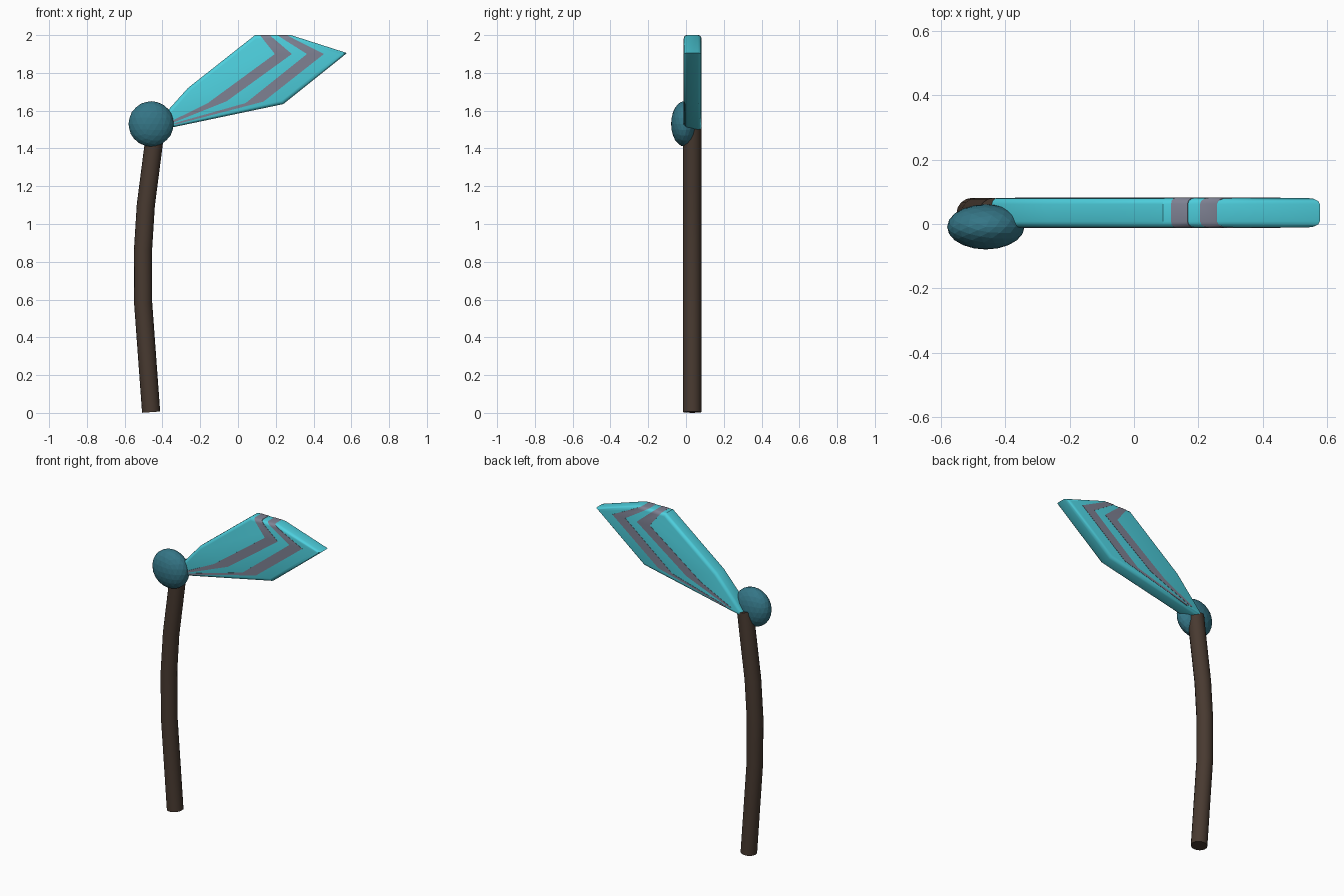
import bpy, bmesh

if "Cube" in bpy.data.objects:
    bpy.data.objects.remove(bpy.data.objects["Cube"])

def material(name, rgb):
    m = bpy.data.materials.new(name)
    m.diffuse_color = (*rgb, 1)
    m.use_nodes = True
    m.node_tree.nodes["Principled BSDF"].inputs["Base Color"].default_value = m.diffuse_color
    return m

CYAN = material("cyan", (0.075, 0.62, 0.72))
TEAL = material("teal", (0.035, 0.18, 0.24))
GREY = material("stripe_grey", (0.21, 0.22, 0.29))
BROWN = material("wood_brown", (0.065, 0.042, 0.03))

def finish(obj, mat, angle=None):
    obj.data.materials.clear()
    obj.data.materials.append(mat)
    if angle:
        bpy.ops.object.select_all(action='DESELECT')
        obj.select_set(True)
        bpy.context.view_layer.objects.active = obj
        bpy.ops.object.shade_smooth_by_angle(angle=angle)
    return obj

def slab(name, outline, y0, y1, mat, round_edge):
    """Extrude an x-z outline along y and round the chosen face edges."""
    bm = bmesh.new()
    front = bm.faces.new([bm.verts.new((x, y0, z)) for x, z in outline])
    ext = bmesh.ops.extrude_face_region(bm, geom=[front], use_keep_orig=True)
    for v in ext["geom"]:
        if isinstance(v, bmesh.types.BMVert):
            v.co.y = y1
    bmesh.ops.recalc_face_normals(bm, faces=bm.faces[:])
    rims = [e for e in bm.edges
            if abs(e.verts[0].co.y - e.verts[1].co.y) < 1e-4 and round_edge(e)]
    bmesh.ops.bevel(bm, geom=rims, offset=0.02, segments=3, profile=0.5,
                    affect='EDGES', clamp_overlap=True)
    mesh = bpy.data.meshes.new(name)
    bm.to_mesh(mesh)
    bm.free()
    obj = bpy.data.objects.new(name, mesh)
    bpy.context.collection.objects.link(obj)
    return finish(obj, mat, 0.6)

# Bent round handle
path = [(-0.46, 0.004), (-0.502, 0.58), (-0.503, 0.86), (-0.488, 1.10), (-0.448, 1.41), (-0.435, 1.52)]
cu = bpy.data.curves.new("handle_path", 'CURVE')
cu.dimensions = '3D'
cu.bevel_depth = 0.048
cu.bevel_resolution = 6
cu.use_fill_caps = True
sp = cu.splines.new('POLY')
sp.points.add(len(path) - 1)
for p, (x, z) in zip(sp.points, path):
    p.co = (x, 0.033, z, 1)
tmp = bpy.data.objects.new("handle_path", cu)
handle = bpy.data.objects.new("handle", bpy.data.meshes.new_from_object(tmp))
bpy.context.collection.objects.link(handle)
bpy.data.objects.remove(tmp)
finish(handle, BROWN, 0.6)

# Flattened faceted ball at the joint
bpy.ops.mesh.primitive_ico_sphere_add(subdivisions=3, radius=1, location=(-0.46, -0.009, 1.53))
ball = bpy.context.object
ball.name = "joint_ball"
ball.scale = (0.12, 0.07, 0.12)
finish(ball, TEAL)

# Fan-shaped blade
blade = [(-0.45, 1.49), (0.24, 1.635), (0.577, 1.905), (0.28, 2.0),
         (0.09, 2.0), (-0.265, 1.72), (-0.44, 1.525)]
slab("blade", blade, -0.011, 0.081, CYAN, lambda e: True)

# Two chevron stripes, barely proud of the blade, wrapping over its top
stripes = [
    [(-0.36, 1.53), (-0.06, 1.65), (0.285, 1.90), (0.166, 2.0),
     (0.115, 2.0), (0.195, 1.90), (-0.16, 1.64), (-0.37, 1.536)],
    [(-0.33, 1.527), (0.135, 1.648), (0.455, 1.90), (0.255, 2.0),
     (0.205, 2.0), (0.365, 1.90), (0.04, 1.64), (-0.34, 1.533)],
]
for i, pts in enumerate(stripes):
    pts = [(x, z + (0.001 if z > 1.99 else 0)) for x, z in pts]
    slab(f"stripe_{i + 1}", pts, -0.0125, 0.0825, GREY,
         lambda e: min(v.co.z for v in e.verts) > 1.99)
